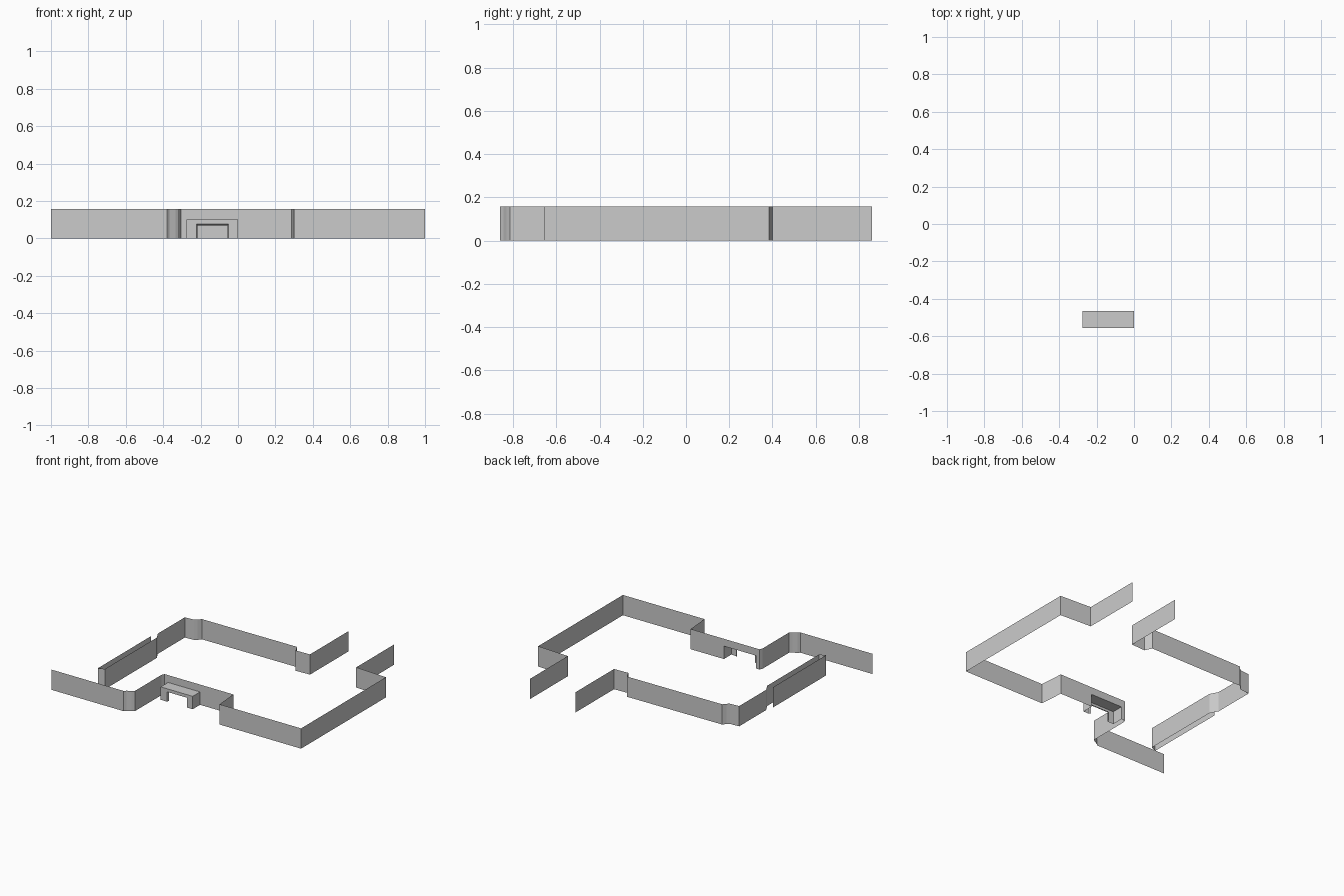
import bpy

if "Cube" in bpy.data.objects:
    bpy.data.objects.remove(bpy.data.objects["Cube"])

H = 0.157          # wall height
HX0, HX1, HZ = -0.275, 0.0, 0.10   # fireplace outline
FY, BY = -0.555, -0.465            # fireplace front, wall plane


def make_object(name, verts, faces):
    mesh = bpy.data.meshes.new(name)
    mesh.from_pydata(verts, [], faces)
    mesh.update()
    obj = bpy.data.objects.new(name, mesh)
    bpy.context.collection.objects.link(obj)
    return obj


def wall(name, path, z0=0.0, z1=H):
    """Paper-thin wall standing on a plan polyline."""
    n = len(path)
    verts = [(x, y, z) for z in (z0, z1) for x, y in path]
    faces = [(i, i + 1, n + i + 1, n + i) for i in range(n - 1)]
    return make_object(name, verts, faces)


# Front left wall with the stepped corner, running in to the fireplace
wall("front_left_wall", [(-1, -0.86), (-0.38, -0.86), (-0.365, -0.845),
                         (-0.335, -0.83), (-0.315, -0.815), (-0.315, -0.49),
                         (-0.305, BY), (HX0, BY)])

# Wall above the fireplace opening
wall("chimney_wall", [(HX0, BY), (HX1, BY)], HZ, H)

# Right side of the room, around to the back doorway
wall("right_wall", [(HX1, BY), (0.285, BY), (0.30, -0.655), (1, -0.655),
                    (1, 0.385), (0.735, 0.40), (0.735, 0.86)])

# Back wall from the doorway to the left window bay
wall("back_left_wall", [(0.345, 0.86), (0.345, 0.39), (0.225, 0.385),
                        (0.20, 0.44), (-0.615, 0.435), (-0.635, 0.41),
                        (-0.655, 0.395), (-0.73, 0.39), (-0.73, 0.06),
                        (-0.697, 0.0), (-0.697, -0.635), (-0.745, -0.655),
                        (-0.745, 0.0)])

# Fireplace casing: sides and top, open towards the room
outer = [(HX0, 0), (HX0, HZ), (HX1, HZ), (HX1, 0)]
inner = [(-0.222, 0), (-0.222, 0.076), (-0.05, 0.076), (-0.05, 0)]
reveal = [(-0.216, 0), (-0.216, 0.070), (-0.056, 0.070), (-0.056, 0)]
rings = [(outer, BY), (outer, FY), (inner, FY), (reveal, FY + 0.015)]
verts = [(x, y, z) for ring, y in rings for x, z in ring]
faces = [(4 * r + i, 4 * r + i + 1, 4 * r + i + 5, 4 * r + i + 4)
         for r in range(len(rings) - 1) for i in range(3)]
make_object("fireplace", verts, faces)
